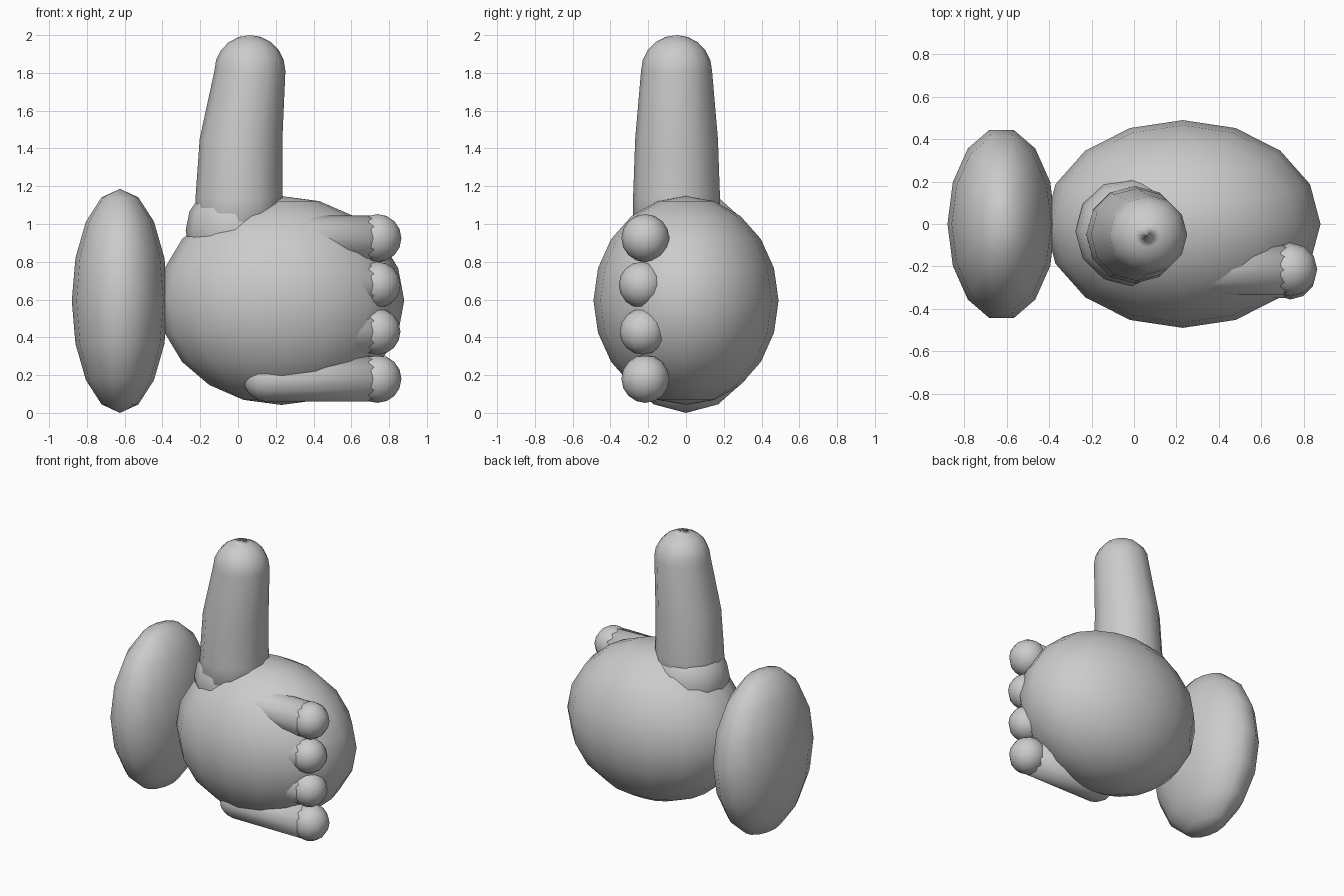
import bpy, bmesh
from math import pi, sin, cos
from mathutils import Matrix, Vector

if "Cube" in bpy.data.objects:
    bpy.data.objects.remove(bpy.data.objects["Cube"])


def finish(name, bm):
    bmesh.ops.recalc_face_normals(bm, faces=bm.faces)
    me = bpy.data.meshes.new(name)
    bm.to_mesh(me)
    bm.free()
    for p in me.polygons:
        p.use_smooth = True
    ob = bpy.data.objects.new(name, me)
    bpy.context.collection.objects.link(ob)
    return ob


def ellipsoid(name, centre, radii, segments, rings):
    bm = bmesh.new()
    m = (Matrix.Translation(centre) @ Matrix.Diagonal((*radii, 1))
         @ Matrix.Rotation(pi / 2, 4, 'Z'))
    bmesh.ops.create_uvsphere(bm, u_segments=segments, v_segments=rings,
                              radius=1, matrix=m)
    return finish(name, bm)


def tube(name, sections, u, v, sides=12):
    """Loft circles (centre, radius) lying in the plane of u and v."""
    bm = bmesh.new()
    u, v = Vector(u), Vector(v)
    loops = []
    for c, r in sections:
        loops.append([bm.verts.new(Vector(c) + r * (u * cos(2 * pi * i / sides)
                                                    + v * sin(2 * pi * i / sides)))
                      for i in range(sides)])
    for a, b in zip(loops, loops[1:]):
        for i in range(sides):
            j = (i + 1) % sides
            bm.faces.new((a[i], a[j], b[j], b[i]))
    for loop, (c, r) in ((loops[0], sections[0]), (loops[-1], sections[-1])):
        bm.faces.new(loop)
    return finish(name, bm)


# Palm and wrist cuff
ellipsoid("palm", (0.23, 0, 0.595), (0.65, 0.49, 0.553), 16, 10)
ellipsoid("cuff", (-0.625, 0, 0.593), (0.255, 0.456, 0.593), 14, 8)

# Thumb: base ball and a slightly bent, tapered shaft with a round tip
ellipsoid("thumb_base", (-0.012, -0.035, 0.965), (0.265, 0.258, 0.265), 12, 8)
tip_x, tip_z, tip_r = 0.063, 1.81, 0.188
shaft = [((0, -0.05, 0.85), 0.23), ((0.005, -0.05, 1.14), 0.23),
         ((0.016, -0.05, 1.45), 0.219)]
for k in range(6):
    a = k * pi / 12 * 1.19
    shaft.append(((tip_x, -0.05, tip_z + 0.19 * sin(a)), tip_r * cos(a)))
shaft.append(((tip_x, -0.05, 2.0), 0.012))
tube("thumb", shaft, (1, 0, 0), (0, 1, 0))

# Four curled fingers: knuckle ball plus a capsule running back into the palm
for n, (z, y, r) in enumerate([(0.925, -0.215, 0.127), (0.678, -0.234, 0.122),
                               (0.43, -0.229, 0.122), (0.18, -0.215, 0.127)], 1):
    ellipsoid(f"fingertip_{n}", (0.738, y, z), (r, r, r), 12, 8)
    rf = r - 0.006
    sections = [((0.74, y, z), rf)]
    for k in range(5):
        a = k * pi / 8 * 0.98
        sections.append(((0.15 - rf * sin(a), y, z), rf * cos(a)))
    tube(f"finger_{n}", sections, (0, 1, 0), (0, 0, 1))
